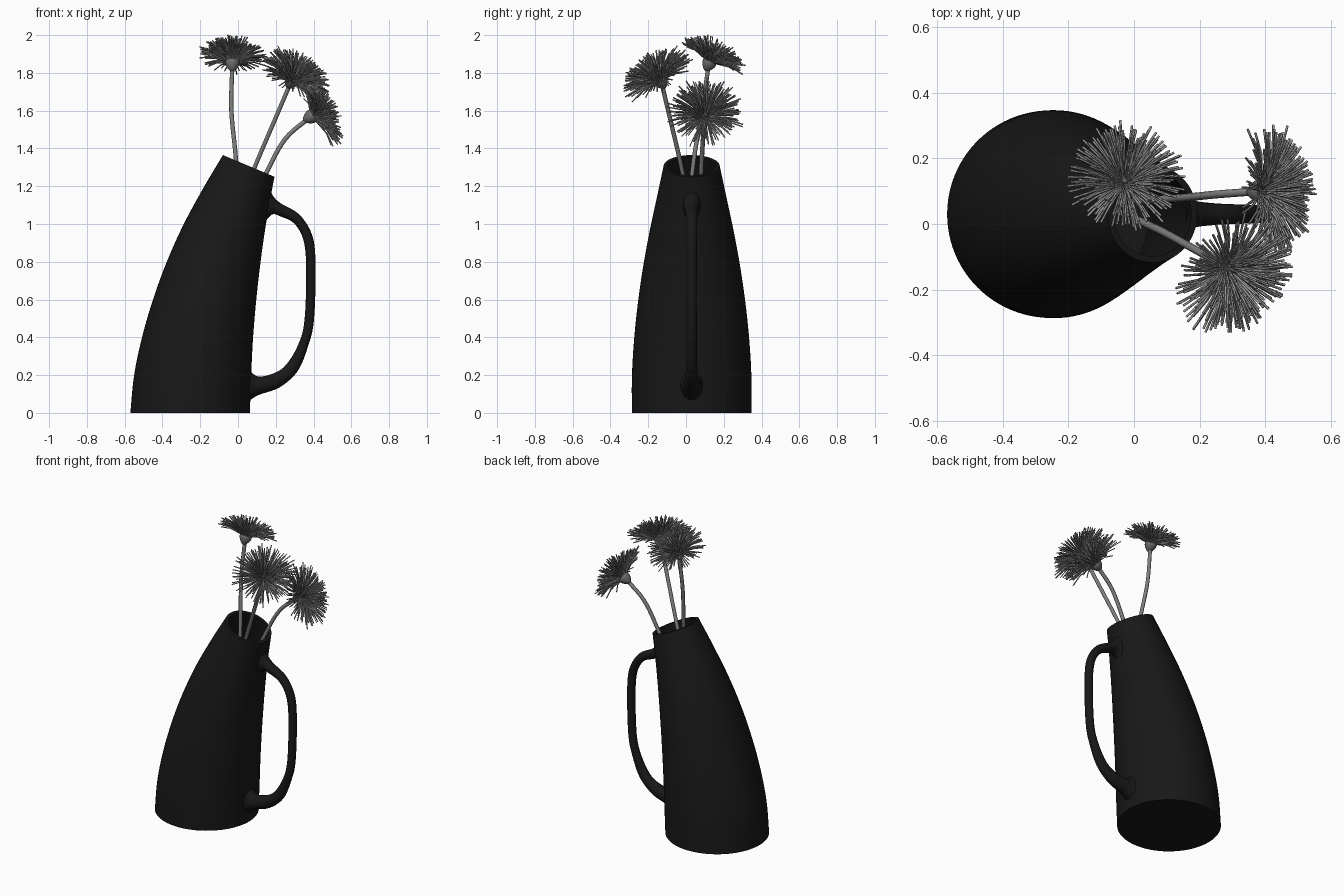
import bpy, bmesh, math, random
from mathutils import Vector

random.seed(4)
if "Cube" in bpy.data.objects:
    bpy.data.objects.remove(bpy.data.objects["Cube"])

AXIS_Y = 0.03    # the vase and handle share this centre plane


def material(name, value):
    mat = bpy.data.materials.new(name)
    mat.use_nodes = True
    colour = (value, value, value, 1)
    mat.diffuse_color = colour
    bsdf = mat.node_tree.nodes["Principled BSDF"]
    bsdf.inputs["Base Color"].default_value = colour
    bsdf.inputs["Roughness"].default_value = 0.7
    return mat


black = material("matte black", 0.009)
stem_grey = material("stem grey", 0.21)
cup_grey = material("cup grey", 0.15)
petal_grey = material("petal grey", 0.33)


def smooth_rows(rows, steps):
    """Catmull-Rom interpolation through rows of numbers."""
    first = [2 * p - q for p, q in zip(rows[0], rows[1])]
    last = [2 * p - q for p, q in zip(rows[-1], rows[-2])]
    padded = [first, *rows, last]
    out = []
    for a, b, c, d in zip(padded, padded[1:], padded[2:], padded[3:]):
        for s in range(steps):
            t = s / steps
            out.append([q + t / 2 * (r - p + t * (2 * p - 5 * q + 4 * r - w
                        + t * (3 * (q - r) + w - p)))
                        for p, q, r, w in zip(a, b, c, d)])
    out.append(list(rows[-1]))
    return out


def loft(name, rows, sides, mat):
    """Skin ellipses given by two opposite points in XZ and a half width in Y."""
    bm = bmesh.new()
    rings = []
    for x0, z0, x1, z1, half in rows:
        ring = []
        for k in range(sides):
            a = math.tau * k / sides
            f = (1 + math.cos(a)) / 2
            ring.append(bm.verts.new((x0 + (x1 - x0) * f,
                                      AXIS_Y + half * math.sin(a),
                                      z0 + (z1 - z0) * f)))
        rings.append(ring)
    for lower, upper in zip(rings, rings[1:]):
        for k in range(sides):
            n = (k + 1) % sides
            bm.faces.new((lower[k], lower[n], upper[n], upper[k]))
    bm.faces.new(rings[0])
    bm.faces.new(rings[-1])
    mesh_object(name, bm, mat)


def mesh_object(name, bm, mat):
    bmesh.ops.recalc_face_normals(bm, faces=bm.faces)
    mesh = bpy.data.meshes.new(name)
    bm.to_mesh(mesh)
    bm.free()
    mesh.materials.append(mat)
    obj = bpy.data.objects.new(name, mesh)
    bpy.context.collection.objects.link(obj)
    bpy.ops.object.select_all(action="DESELECT")
    obj.select_set(True)
    bpy.context.view_layer.objects.active = obj
    bpy.ops.object.shade_smooth_by_angle(angle=math.radians(40))


def tubes(name, paths, radius, mat, resolution):
    """One curve object holding a round tube along each path."""
    curve = bpy.data.curves.new(name, "CURVE")
    curve.dimensions = "3D"
    curve.bevel_depth = radius
    curve.bevel_resolution = resolution
    curve.use_fill_caps = True
    curve.materials.append(mat)
    for path in paths:
        spline = curve.splines.new("POLY")
        spline.points.add(len(path) - 1)
        for point, co in zip(spline.points, path):
            point.co = (*co, 1)
        spline.use_smooth = True
    obj = bpy.data.objects.new(name, curve)
    bpy.context.collection.objects.link(obj)


# Vase: leaning body with a tilted rim, hollow inside, a little fuller midway
left_edge = [(-.57, 0), (-.55, .2), (-.508, .4), (-.45, .6),
             (-.377, .8), (-.287, 1), (-.178, 1.2), (-.08, 1.365)]
right_edge = [(.063, 0), (.069, .18), (.078, .37), (.092, .55),
              (.111, .73), (.135, .915), (.165, 1.1), (.193, 1.25)]
body = [(*l, *r, math.dist(l, r) / 2 * (1 + .05 * math.sin(math.pi * r[1] / 1.25)))
        for l, r in zip(left_edge, right_edge)]
outer = smooth_rows(body, 5)
WALL = 0.02
inner = []
for x0, z0, x1, z1, half in outer[1:]:
    f = WALL / (2 * half)
    dx, dz = (x1 - x0) * f, (z1 - z0) * f
    inner.append((x0 + dx, z0 + dz, x1 - dx, z1 - dz, half - WALL))
loft("vase_body", outer + inner[::-1], 96, black)

# Handle: outer point, inner point and half width along its run
handle = [(.16, 1.2, .135, 1.0, .05), (.188, 1.145, .18, 1.05, .041),
          (.23, 1.107, .225, 1.04, .034), (.325, 1.05, .295, 1.005, .03),
          (.393, .94, .345, .92, .028), (.411, .78, .361, .77, .027),
          (.402, .49, .352, .49, .027), (.37, .35, .318, .36, .028),
          (.315, .22, .255, .255, .03), (.22, .135, .19, .21, .037),
          (.11, .095, .105, .193, .048), (.052, .06, .052, .235, .062)]
loft("handle", smooth_rows(handle, 5), 20, black)


def flower(label, stem, axis, length, petals=260):
    axis = Vector(axis).normalized()
    centre = Vector(stem[-1])
    side = axis.orthogonal().normalized()
    other = axis.cross(side)
    tubes(label + "_stem", [smooth_rows(stem, 6)], 0.012, stem_grey, 2)

    # Cup under the petals, narrowing to the stem
    bm = bmesh.new()
    bmesh.ops.create_uvsphere(bm, u_segments=20, v_segments=12, radius=0.04)
    for v in bm.verts:
        taper = 0.9 + 8 * v.co.z
        v.co = centre + (side * v.co.x + other * v.co.y) * taper + axis * v.co.z
    mesh_object(label + "_cup", bm, cup_grey)

    # Thin petals fanning from the cup, flatter towards the outside
    paths = []
    for i in range(petals):
        spread = ((i + 0.5) / petals) ** 0.4
        angle = i * math.pi * (3 - math.sqrt(5)) + random.uniform(-.1, .1)
        out = side * math.cos(angle) + other * math.sin(angle)
        reach = length * spread * random.uniform(.9, 1.06)
        rise = length * (0.7 - 0.45 * spread ** 2) + random.uniform(-.025, .025)
        root = centre + out * 0.036 * spread + axis * 0.02
        tip = centre + out * reach + axis * rise
        bend = root.lerp(tip, 0.55) + axis * 0.012 * spread
        paths.append([root, bend, tip])
    tubes(label + "_petals", paths, 0.0036, petal_grey, 0)


# Three flowers leaning out of the opening
flower("upright_flower",
       [(.01, .0, .95), (-.01, .04, 1.33), (-.035, .085, 1.6), (-.03, .12, 1.845)],
       (.03, .42, .9), .185)
flower("front_flower",
       [(-.05, .04, .95), (.08, -.02, 1.28), (.19, -.08, 1.54), (.28, -.13, 1.75)],
       (.42, -.44, .75), .205)
flower("side_flower",
       [(.0, .07, .95), (.15, .08, 1.27), (.25, .09, 1.45), (.38, .1, 1.565)],
       (.86, .05, .48), .205)
